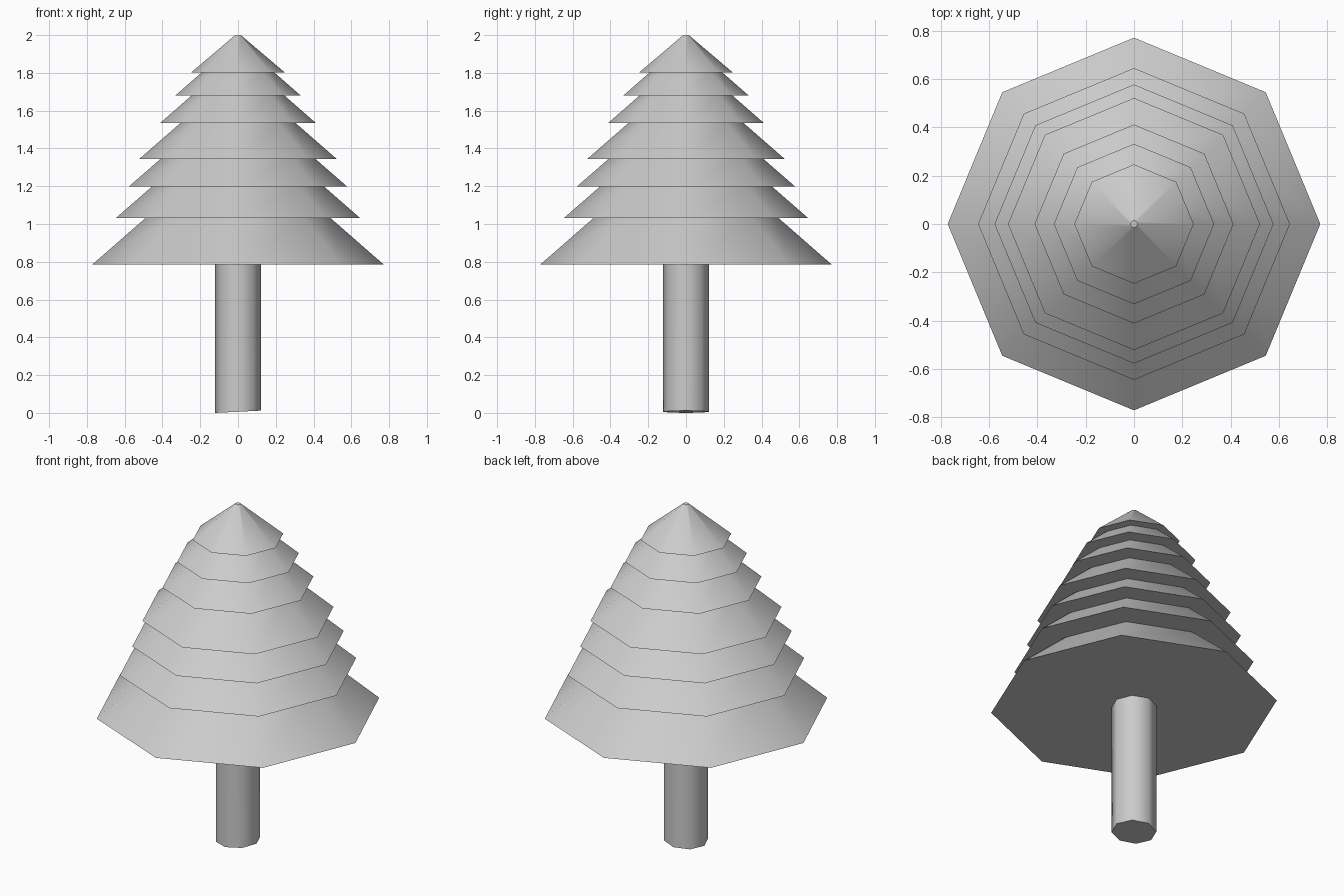
import bpy, bmesh, math

if "Cube" in bpy.data.objects:
    bpy.data.objects.remove(bpy.data.objects["Cube"])

SIDES = 8
SLOPE = 1.145  # radius lost per unit of height


def prism(name, r0, z0, r1, z1, tilt=0.0):
    """Closed eight-sided frustum with smooth sides and flat caps."""
    bm = bmesh.new()
    rings = []
    for r, z, t in ((r0, z0, tilt), (r1, z1, 0.0)):
        ring = []
        for i in range(SIDES):
            a = 2 * math.pi * i / SIDES
            x, y = r * math.cos(a), r * math.sin(a)
            ring.append(bm.verts.new((x, y, z + t * x)))
        rings.append(ring)
    low, high = rings
    bm.faces.new(low[::-1])
    bm.faces.new(high)
    for i in range(SIDES):
        j = (i + 1) % SIDES
        bm.faces.new((low[i], low[j], high[j], high[i])).smooth = True
    # keep cap rims crisp
    for e in bm.edges:
        if any(not f.smooth for f in e.link_faces):
            e.smooth = False
    mesh = bpy.data.meshes.new(name)
    bm.to_mesh(mesh)
    bm.free()
    obj = bpy.data.objects.new(name, mesh)
    bpy.context.collection.objects.link(obj)
    return obj


# Trunk, with a slightly slanted cut at the foot
prism("trunk", 0.121, 0.006, 0.121, 0.80, tilt=0.05)

# Foliage tiers: (underside height, rim radius), each running up into the next
tiers = [(0.785, 0.772), (1.032, 0.646), (1.198, 0.578), (1.345, 0.522),
         (1.535, 0.412), (1.68, 0.332), (1.803, 0.247)]
for n, (z, r) in enumerate(tiers):
    if n + 1 < len(tiers):
        top = tiers[n + 1][0] + 0.005
        prism(f"foliage_tier_{n + 1}", r, z, r - SLOPE * (top - z), top)
    else:
        prism("foliage_tip", r, z, 0.015, 2.0)
